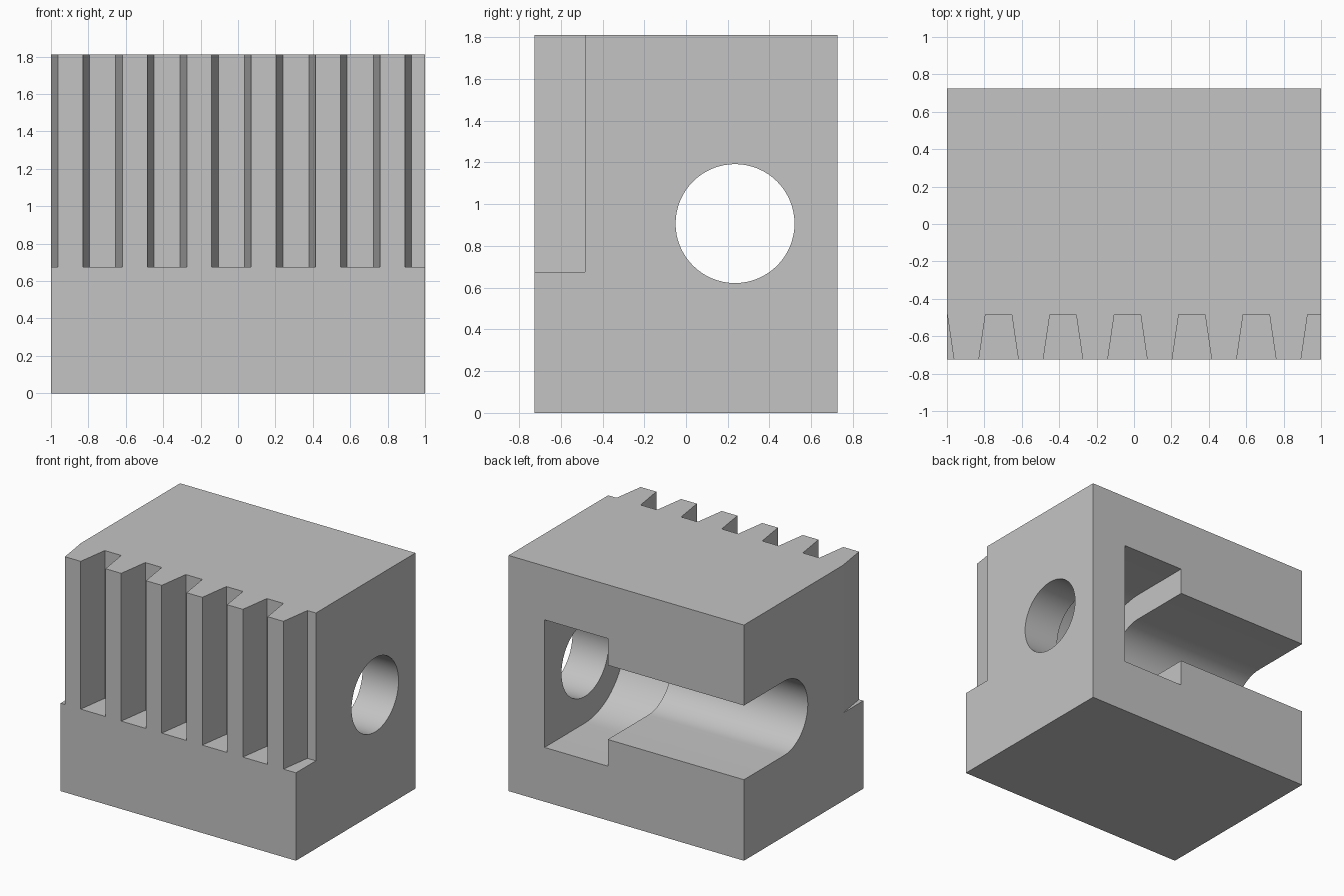
import bpy, bmesh, math
from mathutils import Vector

default = bpy.data.objects.get("Cube")
if default:
    bpy.data.objects.remove(default, do_unlink=True)

HALF_X, HALF_Y, HEIGHT = 1.0, 0.725, 1.81
BORE_Y, BORE_Z = 0.235, 0.907
BORE_R, POCKET_R = 0.285, 0.49
TOOTH_Z, GROOVE_Y = 0.675, -0.483
PITCH, FIRST = 0.3445, -0.724
OVER = 0.1

steel = bpy.data.materials.new("plain grey")
steel.use_nodes = True
grey = (0.55, 0.55, 0.55, 1.0)
steel.diffuse_color = grey
steel.node_tree.nodes["Principled BSDF"].inputs["Base Color"].default_value = grey


def prism(name, points, direction):
    """Closed solid made by sweeping a planar outline along a vector."""
    bm = bmesh.new()
    face = bm.faces.new([bm.verts.new(p) for p in points])
    swept = bmesh.ops.extrude_face_region(bm, geom=[face])
    moved = [v for v in swept["geom"] if isinstance(v, bmesh.types.BMVert)]
    bmesh.ops.translate(bm, verts=moved, vec=Vector(direction))
    bmesh.ops.recalc_face_normals(bm, faces=bm.faces)
    mesh = bpy.data.meshes.new(name)
    bm.to_mesh(mesh)
    bm.free()
    mesh.materials.append(steel)
    obj = bpy.data.objects.new(name, mesh)
    bpy.context.collection.objects.link(obj)
    return obj


def bore(name, x0, x1, radius, steps=64):
    """Round hole along x."""
    ring = [(x0, BORE_Y + radius * math.cos(a), BORE_Z + radius * math.sin(a))
            for a in (math.tau * i / steps for i in range(steps))]
    return prism(name, ring, (x1 - x0, 0, 0))


def slot(name, x0, x1, radius, steps=32):
    """Round-bottomed channel along x, open to the back."""
    back = HALF_Y + OVER
    arc = [(x0, BORE_Y - radius * math.sin(a), BORE_Z + radius * math.cos(a))
           for a in (math.pi * i / steps for i in range(steps + 1))]
    ends = [(x0, back, BORE_Z - radius), (x0, back, BORE_Z + radius)]
    return prism(name, arc + ends, (x1 - x0, 0, 0))


def groove(name, x):
    """Tapered gap between two teeth, wider at the mouth."""
    slope = (0.1055 - 0.07) / (HALF_Y + GROOVE_Y)
    mouth = 0.1055 + slope * OVER
    y = -HALF_Y - OVER
    outline = [(x - mouth, y, TOOTH_Z), (x + mouth, y, TOOTH_Z),
               (x + 0.07, GROOVE_Y, TOOTH_Z), (x - 0.07, GROOVE_Y, TOOTH_Z)]
    return prism(name, outline, (0, 0, HEIGHT))


# Main block
block = prism("toothed_jaw_block",
              [(-HALF_X, -HALF_Y, 0), (HALF_X, -HALF_Y, 0),
               (HALF_X, HALF_Y, 0), (-HALF_X, HALF_Y, 0)], (0, 0, HEIGHT))

# Cross bore, open shaft channel, wide head pocket and tooth gaps
cutters = [bore("bore_cutter", 0.5, HALF_X + OVER, BORE_R),
           slot("channel_cutter", -HALF_X - OVER, 0.4, BORE_R),
           slot("pocket_cutter", 0.157, 0.694, POCKET_R)]
cutters += [groove("groove_cutter", FIRST + PITCH * i) for i in range(-1, 6)]

for cutter in cutters:
    cutter.hide_render = True
    mod = block.modifiers.new(cutter.name, "BOOLEAN")
    mod.operation = "DIFFERENCE"
    mod.solver = "EXACT"
    mod.object = cutter

# Bake the cuts and drop the cutters
bpy.context.view_layer.update()
graph = bpy.context.evaluated_depsgraph_get()
finished = bpy.data.meshes.new_from_object(block.evaluated_get(graph))
block.modifiers.clear()
block.data = finished
finished.materials.clear()
finished.materials.append(steel)
for poly in finished.polygons:
    poly.material_index = 0
for cutter in cutters:
    bpy.data.objects.remove(cutter, do_unlink=True)

# Smooth the round walls, keep the machined edges crisp
bpy.ops.object.select_all(action="DESELECT")
block.select_set(True)
bpy.context.view_layer.objects.active = block
bpy.ops.object.shade_smooth_by_angle(angle=math.radians(25))
